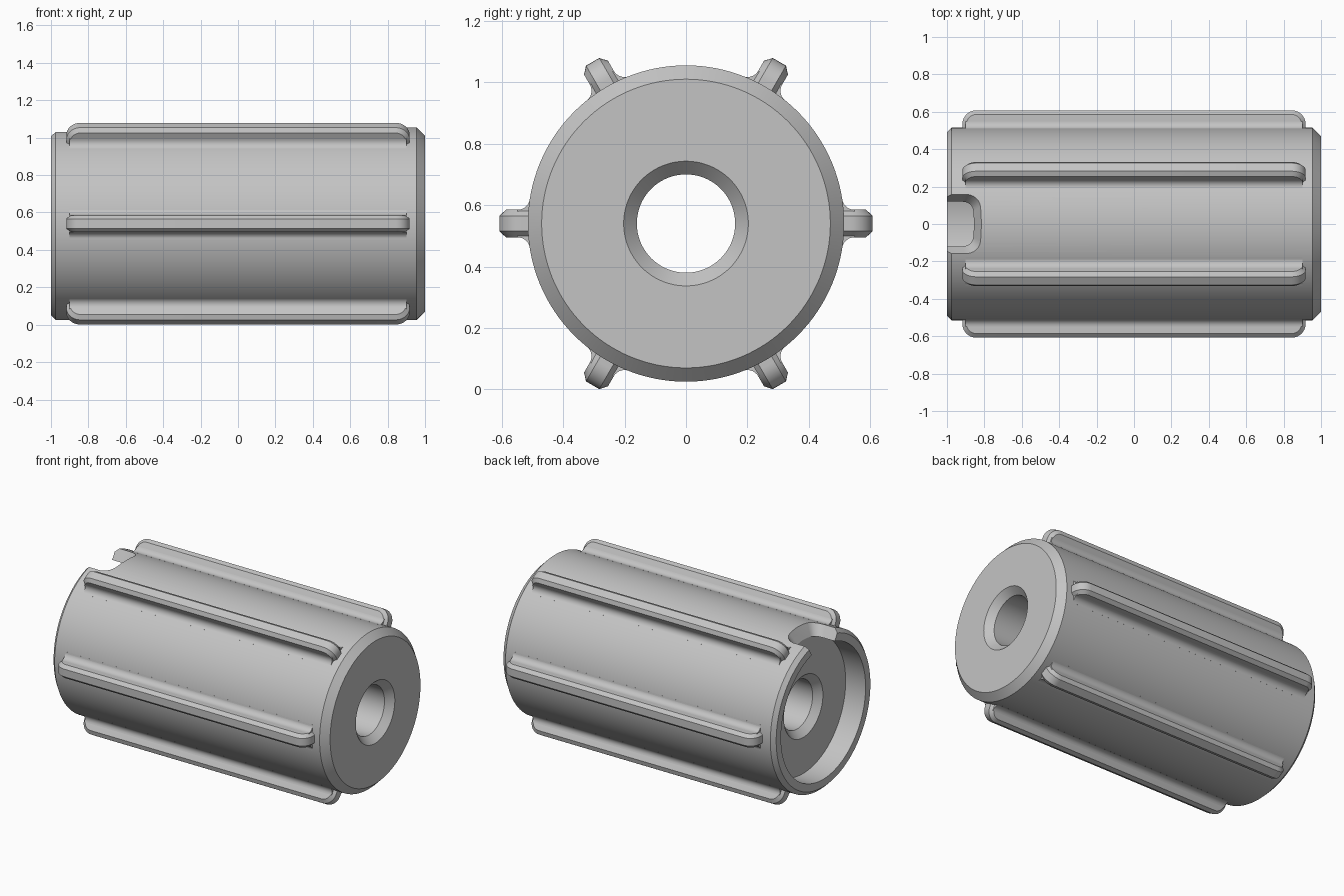
import bpy, bmesh, math
from math import sin, cos, pi

if "Cube" in bpy.data.objects:
    bpy.data.objects.remove(bpy.data.objects["Cube"])

AXIS_Z = 0.54
BODY_R = 0.515
TIP_R = 0.608

grey = bpy.data.materials.new("plain grey")
grey.use_nodes = True
colour = (0.55, 0.55, 0.55, 1)
grey.diffuse_color = colour
grey.node_tree.nodes["Principled BSDF"].inputs["Base Color"].default_value = colour


def loft(bm, rings, closed=False):
    """Bridge rings of points; cap the ends unless the rings form a loop."""
    loops = [[bm.verts.new(p) for p in ring] for ring in rings]
    n = len(loops[0])
    pairs = list(zip(loops, loops[1:]))
    if closed:
        pairs.append((loops[-1], loops[0]))
    else:
        bm.faces.new(loops[0])
        bm.faces.new(loops[-1])
    for a, b in pairs:
        for i in range(n):
            j = (i + 1) % n
            bm.faces.new((a[i], a[j], b[j], b[i]))


def make_object(name, bm):
    bmesh.ops.recalc_face_normals(bm, faces=bm.faces)
    mesh = bpy.data.meshes.new(name)
    bm.to_mesh(mesh)
    bm.free()
    mesh.materials.append(grey)
    obj = bpy.data.objects.new(name, mesh)
    obj.location.z = AXIS_Z
    bpy.context.collection.objects.link(obj)
    return obj


def select_only(obj):
    bpy.ops.object.select_all(action='DESELECT')
    obj.select_set(True)
    bpy.context.view_layer.objects.active = obj


def arc(cx, cy, r, start, end, steps=8):
    angles = [math.radians(start + (end - start) * i / steps) for i in range(steps + 1)]
    return [(cx + r * cos(a), cy + r * sin(a)) for a in angles]


# Hollow body: profile of (x, radius) turned around the x axis
profile = [(1, 0.203), (1, 0.47), (0.955, BODY_R), (-0.975, BODY_R), (-1, 0.49),
           (-1, 0.44), (-0.855, 0.44), (-0.855, 0.203), (-0.81, 0.16), (0.955, 0.16)]
SEGMENTS = 128
bm = bmesh.new()
turns = [2 * pi * k / SEGMENTS for k in range(SEGMENTS)]
loft(bm, [[(x, r * cos(t), r * sin(t)) for x, r in profile] for t in turns], closed=True)
body = make_object("sleeve_body", bm)

# Flared notch through the rim at the left end of the axis
def notch_ring(z):
    half = 0.12 + (z - 0.425) * 0.6
    end = -0.856 + (z - 0.44) * 0.53
    r = 0.05 + (z - 0.42) * 0.3
    side = arc(end - r, half - r, r, 90, 0)
    pts = [(-1.1, half)] + side
    pts += [(x, -y) for x, y in reversed(pts)]
    return [(x, y, z) for x, y in pts]

bm = bmesh.new()
loft(bm, [notch_ring(0.38), notch_ring(0.57)])
cutter = make_object("notch_cutter", bm)
cutter.hide_render = True
cut = body.modifiers.new("notch", 'BOOLEAN')
cut.operation = 'DIFFERENCE'
cut.solver = 'EXACT'
cut.object = cutter
select_only(body)
bpy.ops.object.modifier_apply(modifier=cut.name)
bpy.data.objects.remove(cutter)
bpy.ops.object.shade_smooth_by_angle(angle=math.radians(30))

# Rib outline: long bar with rounded outer corners
def rib_ring(w, inset):
    half, top, r = 0.918 - inset, TIP_R - inset, 0.075 - inset
    right = [(half, 0.48)] + arc(half - r, top - r, r, 0, 90)
    pts = right + [(-x, z) for x, z in reversed(right)]
    return [(x, w, z) for x, z in pts]

# Six ribs, each with chamfered edges and a filleted foot
for k in range(6):
    bm = bmesh.new()
    loft(bm, [rib_ring(-0.045, 0.022), rib_ring(-0.025, 0),
              rib_ring(0.025, 0), rib_ring(0.045, 0.022)])
    foot = [(0.085, 0.48)] + arc(0.085, 0.548, 0.04, 270, 180)
    foot += [(-w, z) for w, z in reversed(foot)]
    loft(bm, [[(x, w, z) for w, z in foot] for x in (-0.9, 0.9)])
    rib = make_object(f"rib_{k + 1}", bm)
    rib.rotation_euler.x = math.radians(30 + 60 * k)
    select_only(rib)
    bpy.ops.object.shade_smooth_by_angle(angle=math.radians(30))
